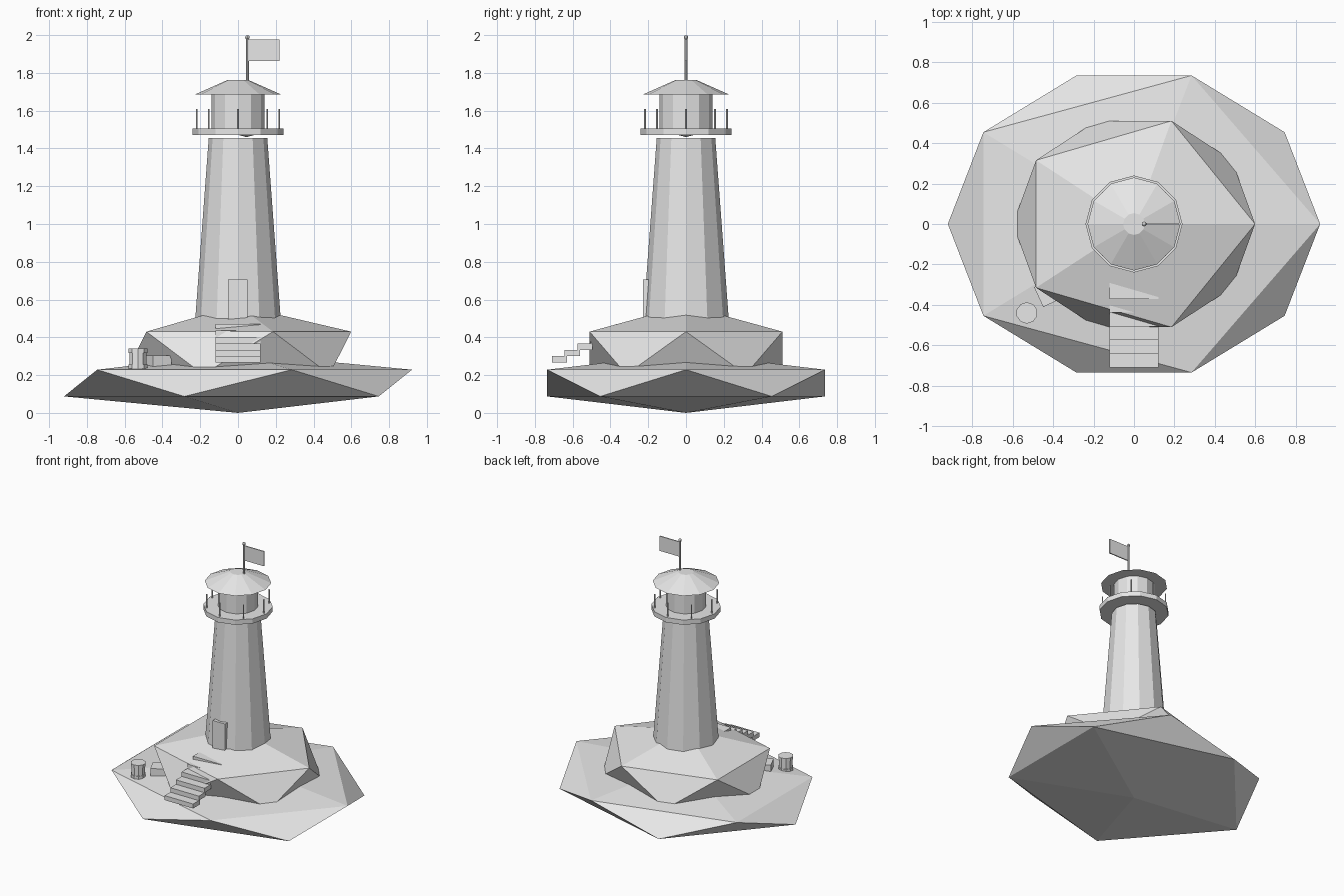
import bpy
import math
from mathutils import Matrix, Vector

cube = bpy.data.objects.get("Cube")
if cube:
    bpy.data.objects.remove(cube, do_unlink=True)

grey = bpy.data.materials.new("light_grey")
grey.use_nodes = True
grey.diffuse_color = (0.8, 0.8, 0.8, 1)
grey.node_tree.nodes["Principled BSDF"].inputs["Base Color"].default_value = (0.8, 0.8, 0.8, 1)


def finish(name):
    obj = bpy.context.object
    obj.name = name
    obj.data.materials.clear()
    obj.data.materials.append(grey)
    return obj


def rock(name, centre_z, size):
    bpy.ops.mesh.primitive_ico_sphere_add(subdivisions=1, radius=1, location=(0, 0, centre_z))
    obj = finish(name)
    obj.data.transform(Matrix.Diagonal(Vector(size)).to_4x4())
    return obj


def drum(name, r_low, r_top, z_low, z_top, x=0, y=0, sides=12):
    bpy.ops.mesh.primitive_cone_add(vertices=sides, radius1=r_low, radius2=r_top,
                                    depth=z_top - z_low, location=(x, y, (z_low + z_top) / 2))
    return finish(name)


def box(name, low, high, turn=0):
    low, high = Vector(low), Vector(high)
    bpy.ops.mesh.primitive_cube_add(size=1, location=(low + high) / 2, rotation=(0, 0, turn))
    obj = finish(name)
    obj.data.transform(Matrix.Diagonal(high - low).to_4x4())
    return obj


def ball(name, radius, location, segments, rings):
    bpy.ops.mesh.primitive_uv_sphere_add(segments=segments, ring_count=rings,
                                         radius=radius, location=location)
    return finish(name)


# Faceted island rocks
rock("lower_rock", 0.158, (1.03, 0.864, 0.158))
rock("upper_rock", 0.317, (0.67, 0.6, 0.253))

# Tower and door
drum("tower", 0.232, 0.155, 0.42, 1.455)
box("door", (-0.053, -0.228, 0.47), (0.05, -0.19, 0.705))

# Gallery with posts
drum("gallery_floor", 0.24, 0.24, 1.47, 1.506)
for i in range(8):
    a = i * math.tau / 8
    drum("gallery_post", 0.005, 0.005, 1.5, 1.61, 0.218 * math.cos(a), 0.218 * math.sin(a), 6)

# Lantern room, lamp and roof
drum("lantern_room", 0.14, 0.14, 1.5, 1.69)
ball("lamp", 0.09, (0.045, 0, 1.55), 8, 6)
drum("roof", 0.23, 0.054, 1.685, 1.763)

# Flagpole and flag
drum("flagpole", 0.008, 0.007, 1.72, 1.985, 0.05, 0, 8)
ball("flagpole_knob", 0.012, (0.05, 0, 1.988), 8, 6)
box("flag", (0.05, -0.004, 1.864), (0.22, 0.004, 1.976))

# Steps up the rock
for i in range(6):
    y, z = -0.71 + 0.068 * i, 0.266 + 0.034 * i
    box("step", (-0.12, y, z), (0.12, y + 0.08, z + 0.034))

# Barrel and crate
bx, by = -0.53, -0.44
drum("barrel", 0.048, 0.048, 0.22, 0.34, bx, by, 10)
for z in (0.235, 0.318):
    drum("barrel_hoop", 0.053, 0.053, z, z + 0.022, bx, by, 10)
half = 0.054
box("crate", (-0.423 - half, -0.339 - half, 0.197), (-0.423 + half, -0.339 + half, 0.305),
    math.radians(24.7))
